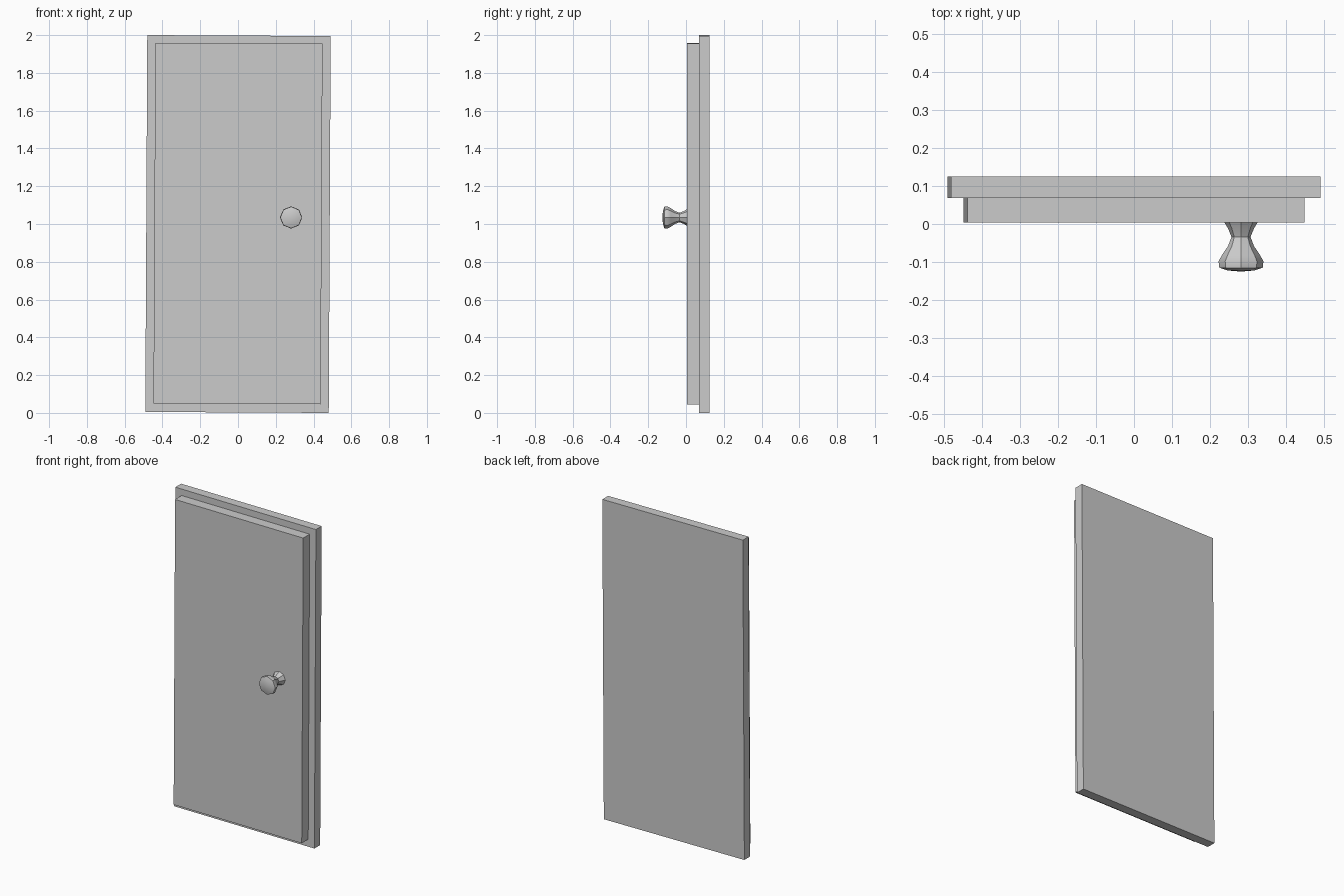
import bpy, bmesh, math
from mathutils import Matrix, Vector

if "Cube" in bpy.data.objects:
    bpy.data.objects.remove(bpy.data.objects["Cube"])

# The whole door leans very slightly clockwise seen from the front
TILT = (Matrix.Translation((0, 0, 1)) @ Matrix.Rotation(0.0052, 4, 'Y')
        @ Matrix.Translation((0, 0, -1)))


def finish(name, bm, angle):
    bmesh.ops.recalc_face_normals(bm, faces=bm.faces[:])
    bm.transform(TILT)
    mesh = bpy.data.meshes.new(name)
    bm.to_mesh(mesh)
    bm.free()
    obj = bpy.data.objects.new(name, mesh)
    bpy.context.collection.objects.link(obj)
    bpy.ops.object.select_all(action='DESELECT')
    obj.select_set(True)
    bpy.context.view_layer.objects.active = obj
    bpy.ops.object.shade_smooth_by_angle(angle=math.radians(angle))
    return obj


def slab(name, half_w, z0, z1, y0, y1, bevel, segments):
    """Upright slab whose front outline is bevelled."""
    bm = bmesh.new()
    bmesh.ops.create_cube(bm, size=1)
    for v in bm.verts:
        v.co = Vector((v.co.x * 2 * half_w,
                       y0 if v.co.y < 0 else y1,
                       z0 if v.co.z < 0 else z1))
    front = [e for e in bm.edges if all(v.co.y == y0 for v in e.verts)]
    bmesh.ops.bevel(bm, geom=front, offset=bevel, segments=segments,
                    profile=0.5, affect='EDGES')
    return finish(name, bm, 40)


# Frame with rounded front edge, and raised door leaf
slab("frame", 0.4855, 0.0025, 1.9975, 0.068, 0.125, 0.015, 4)
slab("door_leaf", 0.4425, 0.048, 1.957, 0.004, 0.07, 0.007, 2)

# Eight-sided knob: (radius, y) rings from door to tip
profile = [(0.044, 0.005), (0.034, -0.012), (0.025, -0.034), (0.034, -0.058),
           (0.049, -0.08), (0.059, -0.098), (0.057, -0.115), (0.036, -0.122)]
SIDES = 8
bm = bmesh.new()
rings = []
for r, y in profile:
    rings.append([bm.verts.new((0.281 + r * math.cos(i * math.tau / SIDES), y,
                                1.036 + r * math.sin(i * math.tau / SIDES)))
                  for i in range(SIDES)])
for a, b in zip(rings, rings[1:]):
    for i in range(SIDES):
        j = (i + 1) % SIDES
        bm.faces.new((a[i], a[j], b[j], b[i]))
bm.faces.new(rings[0])
tip = bm.verts.new((0.281, -0.125, 1.036))
for i in range(SIDES):
    bm.faces.new((rings[-1][i], rings[-1][(i + 1) % SIDES], tip))
finish("knob", bm, 35)
